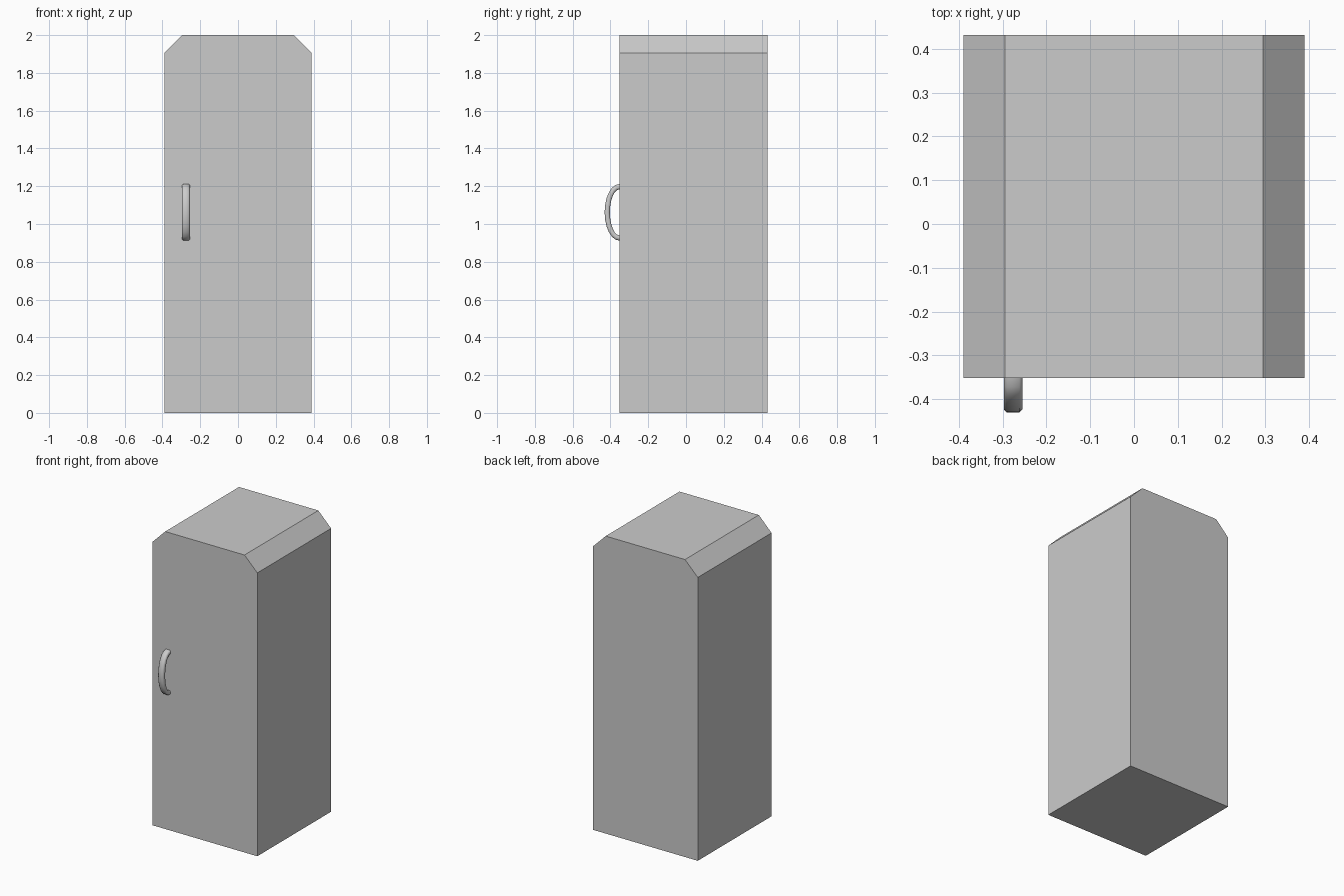
import bpy, bmesh, math

if "Cube" in bpy.data.objects:
    bpy.data.objects.remove(bpy.data.objects["Cube"])


def add_object(name, bm):
    bmesh.ops.recalc_face_normals(bm, faces=bm.faces)
    mesh = bpy.data.meshes.new(name)
    bm.to_mesh(mesh)
    bm.free()
    obj = bpy.data.objects.new(name, mesh)
    bpy.context.collection.objects.link(obj)
    return obj


FRONT, BACK = -0.352, 0.432

# Cabinet body: front profile with chamfered top corners, extruded backwards
half = [(0.39, 0), (0.39, 1.905), (0.295, 2.0)]
profile = half + [(-x, z) for x, z in reversed(half)]
bm = bmesh.new()
face = bm.faces.new([bm.verts.new((x, FRONT, z)) for x, z in profile])
ext = bmesh.ops.extrude_face_region(bm, geom=[face])
bmesh.ops.translate(bm, vec=(0, BACK - FRONT, 0),
                    verts=[v for v in ext["geom"] if isinstance(v, bmesh.types.BMVert)])
add_object("cabinet_body", bm)

# Door handle: chamfered section swept along a half ellipse
X, Z, STEPS = -0.276, 1.062, 12
W, T, C = 0.021, 0.014, 0.007          # half width, half thickness, chamfer
section = [(W, T - C), (W - C, T), (C - W, T), (-W, T - C),
           (-W, C - T), (C - W, -T), (W - C, -T), (W, C - T)]
bm = bmesh.new()
rings = []
for i in range(STEPS + 1):
    a = math.pi * (i / STEPS - 0.5)
    rings.append([bm.verts.new((X + u,
                                FRONT - (0.065 + v) * math.cos(a),
                                Z + (0.136 + v) * math.sin(a)))
                  for u, v in section])
n = len(section)
for r0, r1 in zip(rings, rings[1:]):
    for k in range(n):
        bm.faces.new((r0[k], r0[(k + 1) % n], r1[(k + 1) % n], r1[k]))
bm.faces.new(rings[0])
bm.faces.new(rings[-1])
handle = add_object("door_handle", bm)
bpy.context.view_layer.objects.active = handle
handle.select_set(True)
bpy.ops.object.shade_smooth_by_angle(angle=math.radians(60))
